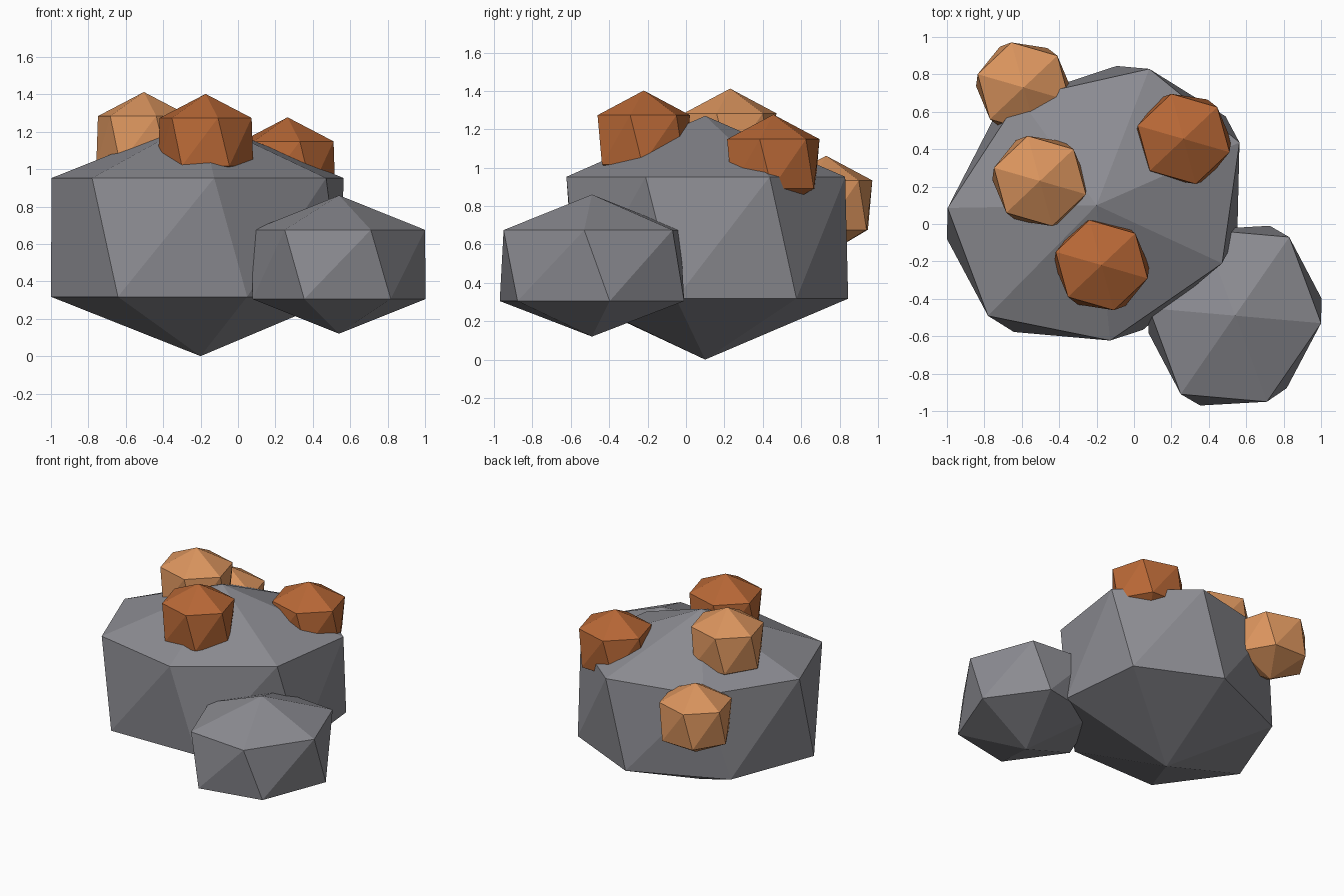
import bpy
import bmesh
from math import cos, sin, tau
from mathutils import Vector

cube = bpy.data.objects.get("Cube")
if cube:
    bpy.data.objects.remove(cube)


def material(name, rgb):
    m = bpy.data.materials.new(name)
    m.use_nodes = True
    color = (*rgb, 1)
    m.diffuse_color = color
    m.node_tree.nodes["Principled BSDF"].inputs["Base Color"].default_value = color
    return m


def faceted_rock(name, sides, center, axis_a, axis_b, half_height, mat):
    """Two twisted elliptical rings closed by pointed caps, flat shaded."""
    a, b = Vector((*axis_a, 0)), Vector((*axis_b, 0))
    up = Vector((0, 0, half_height))
    bm = bmesh.new()

    def ring(level, twist):
        angles = [tau * (k + twist) / sides for k in range(sides)]
        return [bm.verts.new(a * cos(t) + b * sin(t) + up * level) for t in angles]

    upper, lower = ring(0.5, 0), ring(-0.5, 0.25)
    top, bottom = bm.verts.new(up), bm.verts.new(-up)
    for k in range(sides):
        n = (k + 1) % sides
        bm.faces.new((top, upper[k], upper[n]))
        bm.faces.new((upper[k], lower[k], upper[n]))
        bm.faces.new((lower[k], lower[n], upper[n]))
        bm.faces.new((bottom, lower[n], lower[k]))
    bmesh.ops.recalc_face_normals(bm, faces=bm.faces)
    mesh = bpy.data.meshes.new(name)
    bm.to_mesh(mesh)
    bm.free()
    mesh.materials.append(mat)
    obj = bpy.data.objects.new(name, mesh)
    obj.location = center
    bpy.context.collection.objects.link(obj)
    return obj


grey = material("stone grey", (0.26, 0.26, 0.285))
rust = material("dark orange ore", (0.48, 0.138, 0.037))
amber = material("light orange ore", (0.71, 0.30, 0.112))

# Boulders
faceted_rock("large_boulder", 7, (-0.2, 0.1, 0.635),
             (0.764, 0.336), (-0.249, 0.665), 0.635, grey)
faceted_rock("small_boulder", 6, (0.54, -0.49, 0.49),
             (0.29, 0.42), (-0.364, 0.289), 0.37, grey)

# Ore nuggets embedded in the large boulder
nuggets = [
    ("front_nugget", (-0.173, -0.22, 1.145), rust),
    ("left_nugget", (0.265, 0.455, 1.02), rust),
    ("right_nugget", (-0.503, 0.23, 1.155), amber),
    ("back_nugget", (-0.59, 0.73, 0.805), amber),
]
for name, center, mat in nuggets:
    faceted_rock(name, 6, center, (0.18, 0.17), (-0.18, 0.18), 0.257, mat)
